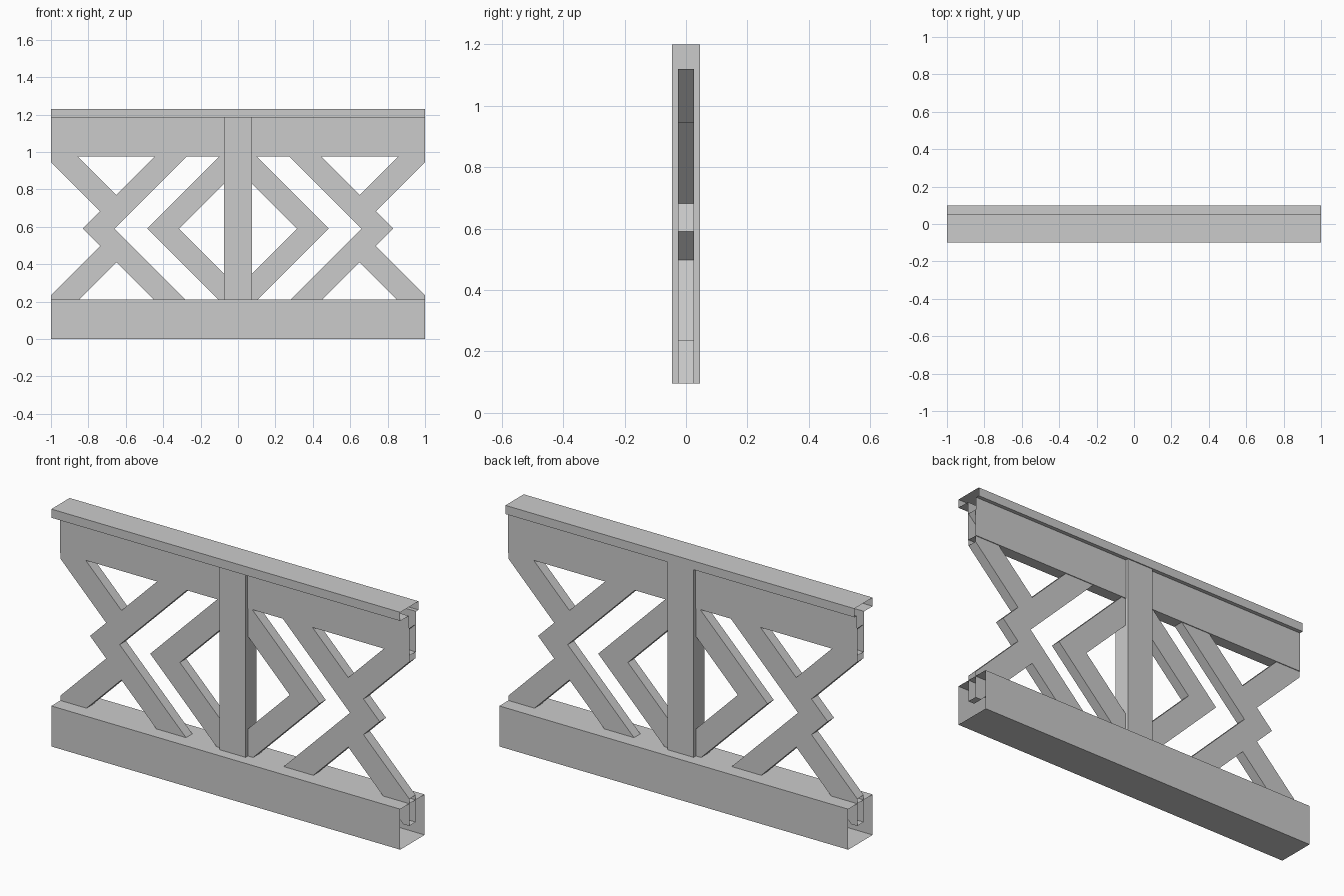
import bpy, bmesh
from mathutils import Vector

if "Cube" in bpy.data.objects:
    bpy.data.objects.remove(bpy.data.objects["Cube"])

grey = bpy.data.materials.new("plain grey")
grey.diffuse_color = (0.6, 0.6, 0.6, 1)
grey.use_nodes = True
grey.node_tree.nodes["Principled BSDF"].inputs["Base Color"].default_value = grey.diffuse_color


def prism(name, points, start, sweep, mirror=False):
    """Sweep a closed profile, then open it wherever it is cut at x = +-1."""
    bm = bmesh.new()
    face = bm.faces.new([bm.verts.new(Vector(p) + Vector(start)) for p in points])
    ext = bmesh.ops.extrude_face_region(bm, geom=[face], use_keep_orig=True)
    moved = [g for g in ext["geom"] if isinstance(g, bmesh.types.BMVert)]
    bmesh.ops.translate(bm, verts=moved, vec=sweep)
    bmesh.ops.recalc_face_normals(bm, faces=bm.faces)
    ends = [f for f in bm.faces if abs(sum(v.co.x for v in f.verts)) > 0.999 * len(f.verts)]
    bmesh.ops.delete(bm, geom=ends, context='FACES')
    me = bpy.data.meshes.new(name)
    bm.to_mesh(me)
    bm.free()
    me.materials.append(grey)
    ob = bpy.data.objects.new(name, me)
    bpy.context.collection.objects.link(ob)
    if mirror:
        ob.modifiers.new("mirror", 'MIRROR').use_axis = (True, False, False)
    return ob


def beam(name, yz):
    return prism(name, [(0, y, z) for y, z in yz], (-1, 0, 0), (2, 0, 0))


def slat(name, xz):
    return prism(name, [(x, 0, z) for x, z in xz], (0, -0.026, 0), (0, 0.052, 0), True)


# Hollow bottom beam
beam("bottom_beam", [(-0.1, 0), (0.1, 0), (0.1, 0.21), (-0.1, 0.21)])

# Hollow T-shaped top beam with an off-centre handrail
beam("top_rail", [(-0.03, 0.977), (0.03, 0.977), (0.03, 1.185), (0.05, 1.185),
                  (0.05, 1.23), (-0.1, 1.23), (-0.1, 1.185), (-0.03, 1.185)])

# Centre post
prism("centre_post", [(-0.075, -0.045, 0), (0.075, -0.045, 0),
                      (0.075, 0.045, 0), (-0.075, 0.045, 0)],
      (0, 0, 0.095), (0, 0, 1.105))

# Central diamond: one chevron, mirrored
mid = 0.59
slat("diamond_slat", [(-0.485, mid), (0, mid + 0.485), (0, mid + 0.315),
                      (-0.315, mid), (0, mid - 0.315), (0, mid - 0.485)])

# Outer chevrons
up, down = 0.53, 0.495
slat("outer_chevron", [(-0.83, mid), (-0.83 + up, mid + up), (-0.66 + up, mid + up),
                       (-0.66, mid), (-0.66 + down, mid - down), (-0.83 + down, mid - down)])

# Short arms from the chevrons to the ends of the panel
slat("upper_end_arm", [(-1, 1.12), (-0.65, 0.77), (-0.7375, 0.6825), (-1, 0.945)])
slat("lower_end_arm", [(-1, 0.235), (-0.7375, 0.4975), (-0.65, 0.41),
                       (-0.965, 0.095), (-1, 0.095)])
